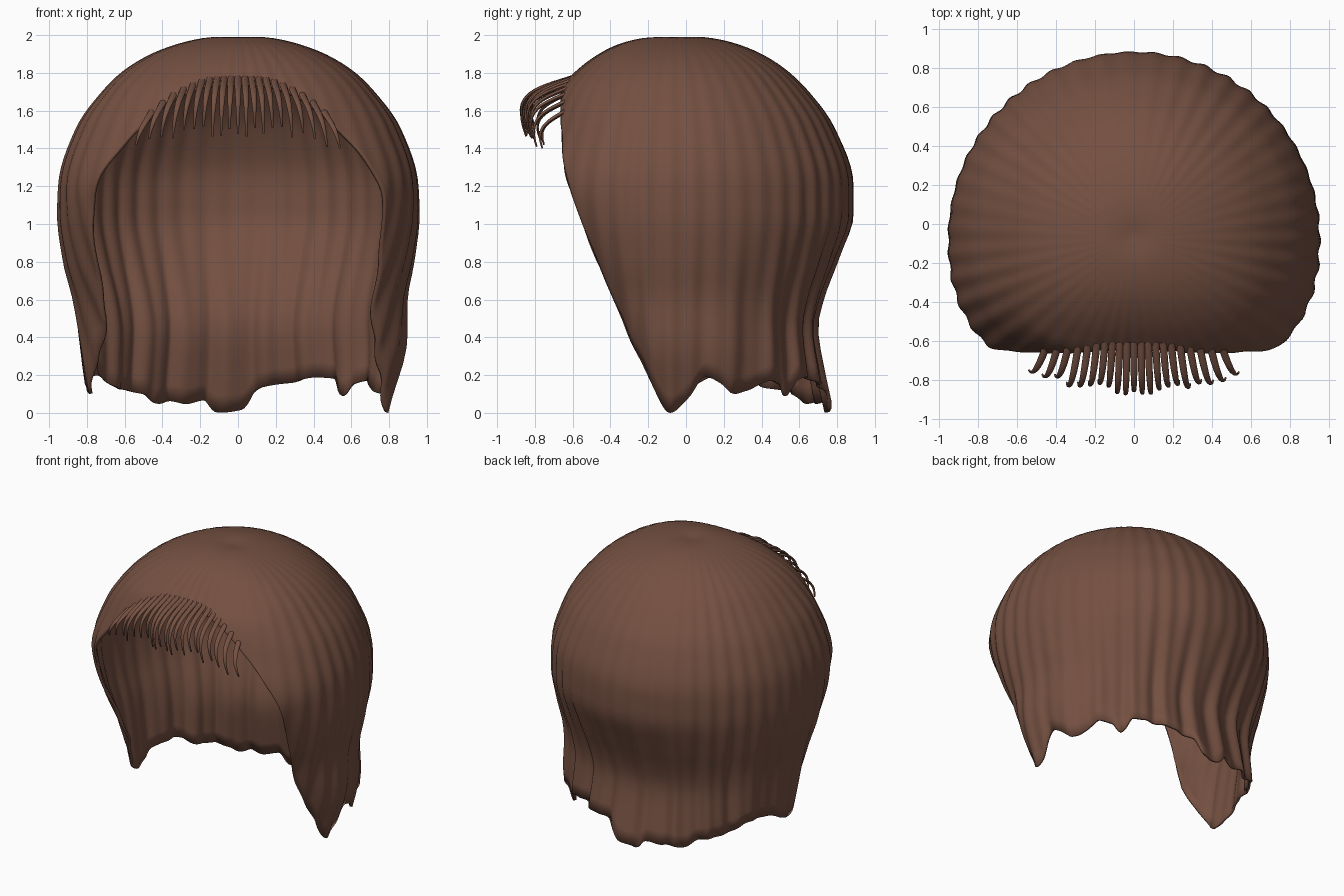
import bpy, bmesh, math, random
from mathutils import Vector

if "Cube" in bpy.data.objects:
    bpy.data.objects.remove(bpy.data.objects["Cube"])

random.seed(4)
brown = bpy.data.materials.new("hair brown")
brown.diffuse_color = (0.175, 0.080, 0.053, 1)
brown.use_nodes = True
brown.node_tree.nodes["Principled BSDF"].inputs["Base Color"].default_value = brown.diffuse_color

CY = -0.07  # crown centre in y
# height, half width, front reach, back reach
PROFILE = [(2.0, 0, 0, 0), (1.99, .15, .13, .17), (1.95, .33, .29, .35),
           (1.9, .46, .39, .47), (1.8, .62, .52, .62), (1.7, .72, .61, .72),
           (1.5, .86, .68, .86), (1.2, .95, .77, .955), (1.05, .955, .71, .955),
           (.8, .925, .575, .87), (.6, .875, .45, .79), (.45, .85, .36, .755),
           (.2, .815, .24, .795), (0, .78, .18, .84)]
# angle from the front (positive to the right), hem height
OPENING = [(0, 1.74), (14, 1.735), (27, 1.68), (42, 1.5), (54, 1.2), (62, .8), (69, .5)]
# full loop, starting and ending at the left side of the opening
HEM = ([(-a, h) for a, h in OPENING[:0:-1]] + OPENING +
       [(80, .2), (89, 0), (96, .08), (102, .19), (107, .16), (113, .1), (119, .12),
        (127, .17), (133, .15), (137, .09), (142, .18), (150, .19), (158, .165),
        (167, .15), (173, .12), (179, .02), (187, .005), (193, .07), (200, .05),
        (205, .065), (211, .05), (218, .1), (225, .12), (232, .13), (243, .2),
        (255, .19), (264, .13), (271, .1), (280, .25), (291, .5)])


def interp(keys, x, c=1):
    """Smooth interpolation through the keys, limited so it does not overshoot."""
    if x <= keys[0][0]:
        return keys[0][c]
    if x >= keys[-1][0]:
        return keys[-1][c]
    k = next(i for i in range(len(keys) - 1) if keys[i + 1][0] >= x)

    def slope(i):
        if i == 0 or i == len(keys) - 1:
            j = min(i, len(keys) - 2)
            return (keys[j + 1][c] - keys[j][c]) / (keys[j + 1][0] - keys[j][0])
        d0 = (keys[i][c] - keys[i - 1][c]) / (keys[i][0] - keys[i - 1][0])
        d1 = (keys[i + 1][c] - keys[i][c]) / (keys[i + 1][0] - keys[i][0])
        return 2 * d0 * d1 / (d0 + d1) if d0 * d1 > 0 else 0

    w = keys[k + 1][0] - keys[k][0]
    t = (x - keys[k][0]) / w
    return ((2 * t**3 - 3 * t**2 + 1) * keys[k][c] + (t**3 - 2 * t**2 + t) * w * slope(k)
            + (3 * t**2 - 2 * t**3) * keys[k + 1][c] + (t**3 - t**2) * w * slope(k + 1))


DEPTH = [(math.sqrt(2 - z), x, f, b) for z, x, f, b in PROFILE]


def hem_height(deg):
    return interp(HEM, (deg + 69) % 360 - 69)


def shell_point(deg, z):
    """Point on the outer hair surface at a plan angle and a height."""
    a = math.radians(deg)
    sn, cs = math.sin(a), math.cos(a)
    if z >= 2:
        return Vector((0, CY, 1.978))
    s = math.sqrt(2 - z)
    front = cs > 0
    x, e = interp(DEPTH, s, 1), interp(DEPTH, s, 2 if front else 3)
    n = 2.5 if front else 2.0 + .25 * max(0, 1 - z)
    if sn > 0:  # right side hangs a little wider
        x += .045 * math.exp(-((z - .35) / .22) ** 2)
    r = (abs(sn / x) ** n + abs(cs / e) ** n) ** (-1 / n)
    # combed ripples, deeper towards the hem
    low = max(0, min(1, (1.0 - z) / .6)) * max(0, min(1, .4 - cs))
    wave = math.sin(46 * a + .8 * math.sin(3 * a)) * (.7 + .3 * math.sin(5 * a + 1))
    r += .0075 * min(1, s) * wave + .016 * low * math.sin(21 * a + 1.2 * math.sin(2 * a))
    return Vector((r * sn, CY - r * cs, z - .018 * math.exp(-(r / .1) ** 2)))


def make_object(name, bm):
    me = bpy.data.meshes.new(name)
    bm.to_mesh(me)
    bm.free()
    me.materials.append(brown)
    ob = bpy.data.objects.new(name, me)
    bpy.context.collection.objects.link(ob)
    bpy.context.view_layer.objects.active = ob
    ob.select_set(True)
    bpy.ops.object.shade_smooth_by_angle(angle=math.radians(50))
    ob.select_set(False)
    return ob


# Hair shell: strips combed from the crown down to the opening and the hem
COLS, ROWS = 360, 44
bm = bmesh.new()
pole = bm.verts.new(shell_point(0, 2))
grid = []
for j in range(COLS):
    deg = j * 360 / COLS
    end = math.sqrt(2 - hem_height(deg))
    grid.append([bm.verts.new(shell_point(deg, 2 - (end * i / ROWS) ** 2))
                 for i in range(1, ROWS + 1)])
for j in range(COLS):
    p, q = grid[j], grid[(j + 1) % COLS]
    bm.faces.new((pole, p[0], q[0]))
    for i in range(ROWS - 1):
        bm.faces.new((p[i], p[i + 1], q[i + 1], q[i]))
shell = make_object("hair_shell", bm)
solid = shell.modifiers.new("thickness", 'SOLIDIFY')
solid.thickness = .018
solid.offset = -1

# Fringe: tapered blades that lift off the forehead edge and curl down
STRANDS, SIDES, STEPS = 21, 8, 14
bm = bmesh.new()
for k in range(STRANDS):
    u = 2 * k / (STRANDS - 1) - 1
    deg = 38 * u
    root = shell_point(deg, hem_height(deg) + .035)
    reach = .25 - .13 * abs(u) ** 1.5 + random.uniform(-.02, .02)
    drop = .29 - .09 * u * u + random.uniform(-.03, .03)
    side = .07 * u
    p0 = root + Vector((0, .012, 0))
    p1 = root + Vector((side * .4, -reach * .6, -.05))
    p2 = root + Vector((side * .9, -reach * 1.25, -.08))
    p3 = root + Vector((side * 1.2, -reach * .9, -drop))
    rings = []
    for i in range(STEPS + 1):
        t = i / STEPS
        m = 1 - t
        c = p0 * m**3 + p1 * 3 * m * m * t + p2 * 3 * m * t * t + p3 * t**3
        d = ((p1 - p0) * m * m + (p2 - p1) * 2 * m * t + (p3 - p2) * t * t).normalized()
        across = Vector((1, .3 * u, 0))
        across = (across - d * across.dot(d)).normalized()
        normal = d.cross(across)
        w = .019 * (1 - .75 * t**2)
        h = .012 * (1 - .6 * t)
        rings.append([bm.verts.new(c + across * w * math.cos(2 * math.pi * s / SIDES)
                                   + normal * h * math.sin(2 * math.pi * s / SIDES))
                      for s in range(SIDES)])
    for a, b in zip(rings, rings[1:]):
        for s in range(SIDES):
            bm.faces.new((a[s], a[(s + 1) % SIDES], b[(s + 1) % SIDES], b[s]))
    bm.faces.new(rings[0][::-1])
    bm.faces.new(rings[-1])
bmesh.ops.recalc_face_normals(bm, faces=bm.faces)
make_object("fringe_strands", bm)
